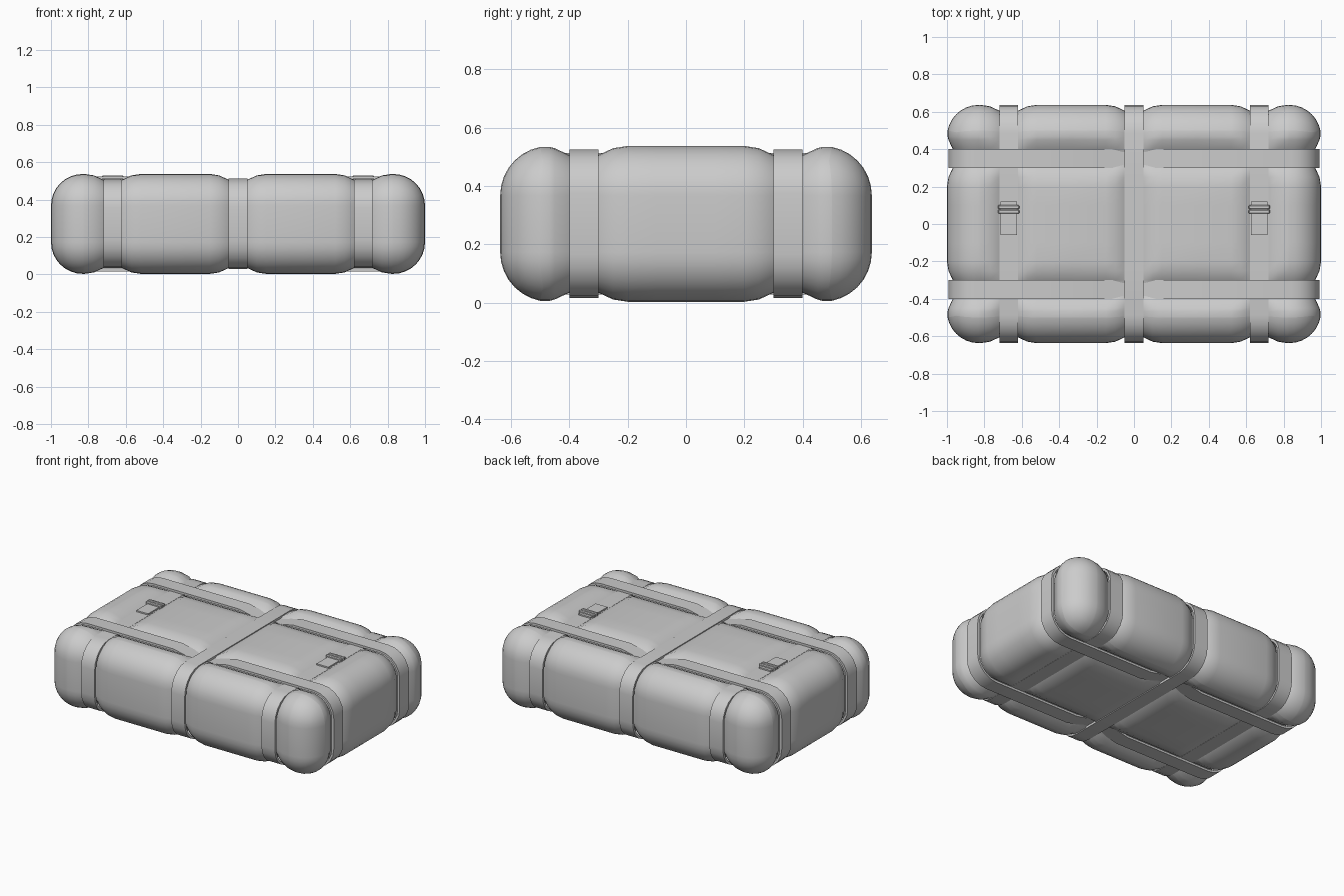
import bpy, bmesh, math
from mathutils import Vector

if "Cube" in bpy.data.objects:
    bpy.data.objects.remove(bpy.data.objects["Cube"])

HALF = Vector((1.0, 0.637, 0.267))   # half size of the padded body
R, MID, DEPTH = 0.17, 0.27, 0.07     # corner radius, centre height, groove depth
X_GROOVES, Y_GROOVES = (-0.67, 0, 0.67), (-0.35, 0.35)


def finish(name, bm, angle=40):
    bmesh.ops.recalc_face_normals(bm, faces=bm.faces)
    me = bpy.data.meshes.new(name)
    bm.to_mesh(me)
    bm.free()
    ob = bpy.data.objects.new(name, me)
    bpy.context.collection.objects.link(ob)
    bpy.ops.object.select_all(action='DESELECT')
    ob.select_set(True)
    bpy.context.view_layer.objects.active = ob
    bpy.ops.object.shade_smooth_by_angle(angle=math.radians(angle))
    return ob


def samples(half, grooves, fill):
    """Grid lines: rounded ends, groove profiles and a few fillers."""
    s = set()
    for i in range(5):
        v = half - R + R * math.tan(math.radians(45 * i / 4))
        s |= {round(v, 4), round(-v, 4)}
    for g in grooves:
        s |= {round(g + d, 4) for d in (-.15, -.1, -.05, 0, .05, .1, .15)}
    return sorted(s | set(fill))


def groove(v, centres):
    return max([max(0, 1 - abs(v - c) / 0.15) ** 2 for c in centres])


# Padded body: rounded box pinched inward along the strap lines
def build_body():
    grid = [samples(HALF.x, X_GROOVES, (-.335, .335)),
            samples(HALF.y, Y_GROOVES, (-.1, 0, .1)),
            samples(HALF.z, (), (0,))]
    bm, cache = bmesh.new(), {}

    def vert(p):
        key = tuple(round(c, 4) for c in p)
        if key not in cache:
            core = Vector([max(-(h - R), min(h - R, c)) for c, h in zip(p, HALF)])
            n = (Vector(p) - core).normalized()
            pinch = DEPTH * max(groove(p[0], X_GROOVES), groove(p[1], Y_GROOVES))
            cache[key] = bm.verts.new(core + n * (R - pinch) + Vector((0, 0, MID)))
        return cache[key]

    for ax in range(3):
        a, b = (ax + 1) % 3, (ax + 2) % 3
        for side in (-HALF[ax], HALF[ax]):
            for a0, a1 in zip(grid[a], grid[a][1:]):
                for b0, b1 in zip(grid[b], grid[b][1:]):
                    quad = []
                    for u, v in ((a0, b0), (a1, b0), (a1, b1), (a0, b1)):
                        p = [0, 0, 0]
                        p[ax], p[a], p[b] = side, u, v
                        quad.append(vert(p))
                    bm.faces.new(quad)
    finish("padded_body", bm, 80)


# Strap: closed rounded-rectangle band, optionally dipping under the centre strap
def strap(name, along_x, offset, hu, hz, dip=0.0, width=0.1, thick=0.015, r=0.15):
    def ring(inset):
        a, h, rr = hu - inset, hz - inset, r - inset
        pts = []
        for q, (sx, sz) in enumerate(((1, 1), (-1, 1), (-1, -1), (1, -1))):
            for i in range(6):
                t = math.radians(90 * q + 18 * i)
                pts.append((sx * (a - rr) + rr * math.cos(t),
                            sz * (h - rr) + rr * math.sin(t)))
            if q in (0, 2):
                line = (.2, .06, -.06, -.2)
                for u in (line if q == 0 else line[::-1]):
                    sink = dip * max(0, min(1, (.2 - abs(u)) / .14))
                    pts.append((u, sz * (h - sink)))
        return pts

    bm = bmesh.new()
    rows = []
    for inset, w in ((0, -width / 2), (0, width / 2), (thick, width / 2), (thick, -width / 2)):
        rows.append([bm.verts.new((u, offset + w, MID + z) if along_x
                                  else (offset + w, u, MID + z)) for u, z in ring(inset)])
    n = len(rows[0])
    for k in range(4):
        p, q = rows[k], rows[(k + 1) % 4]
        for i in range(n):
            j = (i + 1) % n
            bm.faces.new((p[i], p[j], q[j], q[i]))
    finish(name, bm)


def box(name, centre, size, bevel=0.0):
    bm = bmesh.new()
    bmesh.ops.create_cube(bm, size=1)
    bmesh.ops.scale(bm, vec=size, verts=bm.verts)
    bmesh.ops.translate(bm, vec=centre, verts=bm.verts)
    if bevel:
        bmesh.ops.bevel(bm, geom=bm.edges[:], offset=bevel, segments=1, affect='EDGES')
    finish(name, bm, 30)


build_body()
strap("centre_strap", False, 0, 0.637, 0.242)
for s, side in ((-1, "left"), (1, "right")):
    x = 0.67 * s
    strap(side + "_strap", False, x, 0.637, 0.237)
    # Loose strap end and two-bar buckle
    box(side + "_strap_end", (x, 0.03, 0.511), (0.088, 0.18, 0.01))
    for y in (0.066, 0.09):
        box(side + "_buckle_bar", (x, y, 0.516), (0.115, 0.022, 0.026), 0.005)
for s, side in ((-1, "front"), (1, "back")):
    strap(side + "_long_strap", True, 0.35 * s, 0.992, 0.254, dip=0.03)
